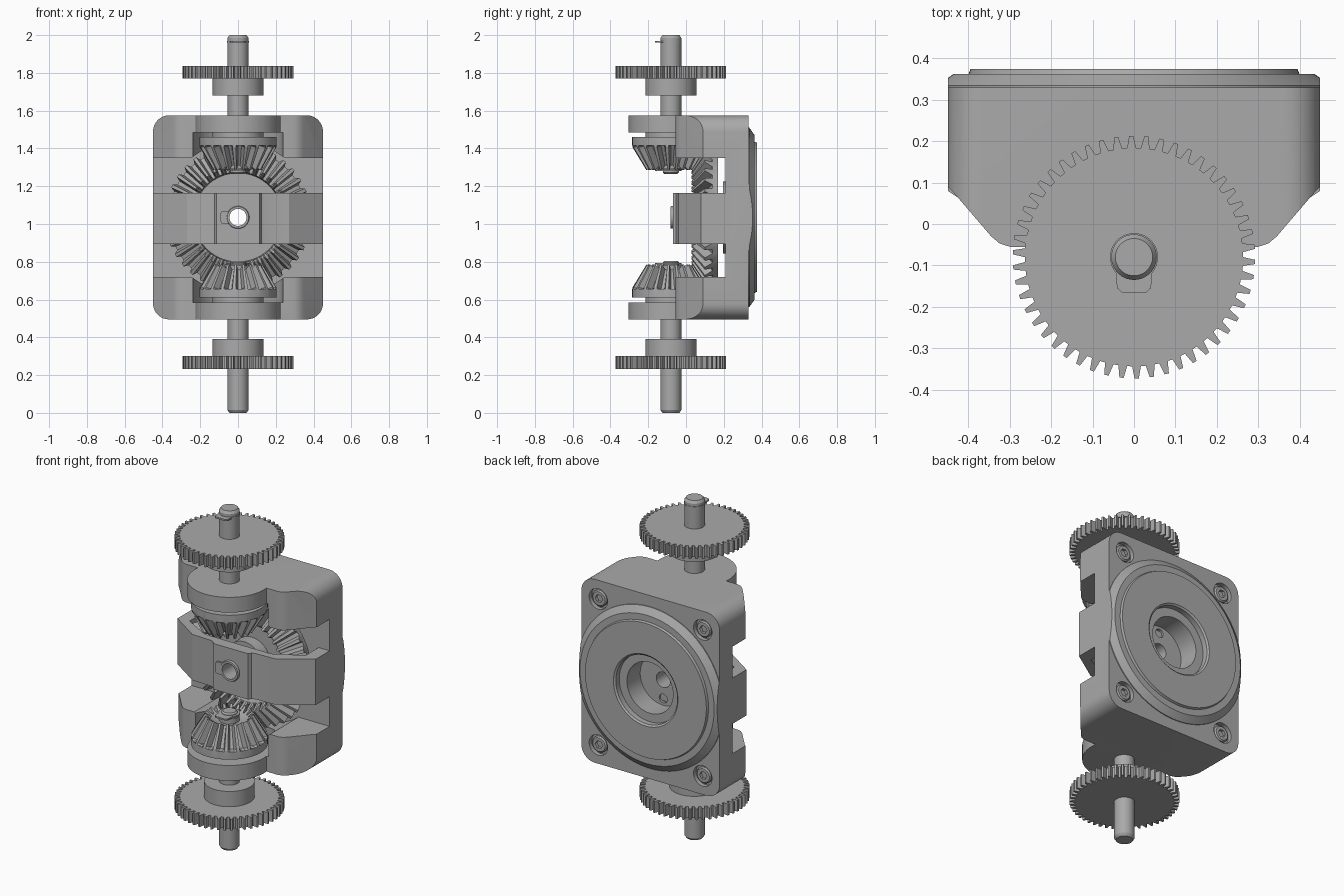
import bpy, bmesh, math
from mathutils import Vector

if "Cube" in bpy.data.objects:
    bpy.data.objects.remove(bpy.data.objects["Cube"], do_unlink=True)

GREY = (0.40, 0.40, 0.40, 1)
metal = bpy.data.materials.new("machined grey")
metal.use_nodes = True
metal.diffuse_color = GREY
metal.node_tree.nodes["Principled BSDF"].inputs["Base Color"].default_value = GREY

MID = 1.035      # height of the horizontal axle
SHAFT_Y = -0.08  # depth of the vertical shafts


def finish(name, bm):
    bmesh.ops.recalc_face_normals(bm, faces=bm.faces)
    mesh = bpy.data.meshes.new(name)
    bm.to_mesh(mesh)
    bm.free()
    mesh.materials.append(metal)
    obj = bpy.data.objects.new(name, mesh)
    bpy.context.collection.objects.link(obj)
    return obj


def place(axis, x, y, h, flip=False):
    """Upright parts turn about the shafts, others about the axle."""
    if axis == "up":
        return Vector((x, y + SHAFT_Y, 2 * MID - h if flip else h))
    return Vector((x, h, MID - y))


def gear(name, sections, teeth, axis="up", flip=False, hollow=False, shift=(0, 0)):
    """Skin toothed rings; each section is root radius, height, tip radius, height."""
    bm = bmesh.new()
    rings = []
    for r0, h0, r1, h1 in sections:
        ring = []
        for i in range(teeth):
            for part, r, h in ((0.0, r0, h0), (0.36, r0, h0), (0.54, r1, h1), (0.82, r1, h1)):
                a = math.tau * (i + part) / teeth
                ring.append(bm.verts.new(place(axis, r * math.cos(a) + shift[0],
                                               r * math.sin(a) + shift[1], h, flip)))
        rings.append(ring)
    pairs = list(zip(rings, rings[1:]))
    if hollow:
        pairs.append((rings[-1], rings[0]))
    else:
        bm.faces.new(rings[0])
        bm.faces.new(rings[-1])
    for a, b in pairs:
        for i in range(len(a)):
            j = (i + 1) % len(a)
            bm.faces.new((a[i], a[j], b[j], b[i]))
    return finish(name, bm)


def turned(name, profile, axis="up", flip=False, hollow=False, shift=(0, 0), n=18):
    return gear(name, [(r, h, r, h) for r, h in profile], n, axis, flip, hollow, shift)


def prism(name, outline, lo, hi, along="z"):
    bm = bmesh.new()
    ends = [[bm.verts.new((u, v, h) if along == "z" else (u, h, v)) for u, v in outline]
            for h in (lo, hi)]
    for end in ends:
        bm.faces.new(end)
    for i in range(len(outline)):
        j = (i + 1) % len(outline)
        bm.faces.new((ends[0][i], ends[0][j], ends[1][j], ends[1][i]))
    return finish(name, bm)


def block(x0, x1, y0, y1, z0, z1):
    return prism("cutter", [(x0, y0), (x1, y0), (x1, y1), (x0, y1)], z0, z1)


def carve(obj, tool, mode="DIFFERENCE"):
    mod = obj.modifiers.new("carve", "BOOLEAN")
    mod.operation, mod.object, mod.solver = mode, tool, "EXACT"
    bpy.context.view_layer.objects.active = obj
    bpy.ops.object.modifier_apply(modifier=mod.name)
    bpy.data.objects.remove(tool, do_unlink=True)


def mirrored(half):
    return half + [(-x, y) for x, y in reversed(half)]


def rounded_rect(w, h, r, cz, steps=8):
    pts = []
    for k, (sx, sz) in enumerate(((1, 1), (-1, 1), (-1, -1), (1, -1))):
        for i in range(steps + 1):
            a = math.pi / 2 * (k + i / steps)
            pts.append((sx * (w - r) + r * math.cos(a), cz + sz * (h - r) + r * math.sin(a)))
    return pts


# Housing: rounded block with tapered arms, side windows and gear cavities
housing = prism("housing", rounded_rect(0.45, 0.54, 0.085, MID), -0.1, 0.33, "y")
taper = [(0.45, 0.33), (0.45, 0.09), (0.435, 0.075), (0.345, -0.03), (0.325, -0.047), (0.3, -0.055)]
carve(housing, prism("cutter", mirrored(taper), 0.4, 1.7), "INTERSECT")
carve(housing, block(-0.5, 0.5, -0.2, 0.21, 0.72, 1.35))
carve(housing, turned("cutter", [(0.4, -0.2), (0.4, 0.21)], "back"))
carve(housing, turned("cutter", [(0.24, 0.585), (0.24, 1.485)]))
carve(housing, turned("cutter", [(0.16, 0.1), (0.16, 0.4)], "back"))

# Back screws in shallow counterbores
for x in (-0.34, 0.34):
    for z in (-0.43, 0.43):
        carve(housing, turned("cutter", [(0.06, 0.305), (0.06, 0.4)], "back", shift=(x, z)))
        head = turned("back_screw", [(0.047, 0.29), (0.047, 0.318), (0.04, 0.325)], "back", shift=(x, z))
        hexagon = [(x + 0.024 * math.cos(k * math.pi / 3), MID - z + 0.024 * math.sin(k * math.pi / 3))
                   for k in range(6)]
        carve(head, prism("cutter", hexagon, 0.308, 0.4, "y"))

# Round back flange with stepped central pocket, trimmed flat at the sides
flange = turned("back_flange", [(0.475, 0.32), (0.475, 0.335), (0.437, 0.362), (0.4, 0.362),
                                (0.395, 0.375), (0.21, 0.375), (0.2, 0.367), (0.2, 0.335),
                                (0.15, 0.335), (0.15, 0.2), (0.17, 0.2), (0.17, 0.32)],
                "back", hollow=True, n=32)
carve(flange, block(-0.45, 0.45, 0, 1, 0, 2), "INTERSECT")

# Pocket floor, pierced by the axle and two pin holes
floor = turned("pocket_floor", [(0.19, 0.195), (0.19, 0.212), (0.045, 0.212), (0.045, 0.195)],
               "back", hollow=True)
for z in (-0.11, 0.11):
    carve(floor, turned("cutter", [(0.026, 0.1), (0.026, 0.3)], "back", shift=(0, z)))

# Front crossbar, hollowed behind for the ring gear
bar_half = [(0.45, 0.22), (0.45, 0.08), (0.27, -0.04), (0.145, -0.045), (0.125, -0.052), (0.115, -0.07)]
bar = prism("front_crossbar", mirrored(bar_half), 0.895, 1.165)
carve(bar, turned("cutter", [(0.25, 0.0), (0.4, 0.09), (0.4, 0.3)], "back"))
carve(bar, turned("cutter", [(0.05, -0.2), (0.05, 0.2)], "back"))

# Hollow axle with its retaining clip
turned("hollow_axle", [(0.057, -0.083), (0.06, -0.078), (0.06, 0.2), (0.045, 0.2), (0.045, -0.083)],
       "back", hollow=True)
clip = prism("axle_clip", rounded_rect(0.045, 0.035, 0.015, MID, 3), -0.081, -0.069, "y")
clip.location.x = -0.047
carve(clip, turned("cutter", [(0.05, -0.2), (0.05, 0.2)], "back"))

# Large bevel ring gear
gear("bevel_ring_gear", [(0.36, 0.17, 0.36, 0.17), (0.365, 0.145, 0.365, 0.145),
                         (0.365, 0.14, 0.387, 0.10), (0.25, 0.08, 0.27, 0.03),
                         (0.24, 0.08, 0.24, 0.08), (0.235, 0.13, 0.235, 0.13),
                         (0.12, 0.13, 0.12, 0.13), (0.12, 0.06, 0.12, 0.06),
                         (0.05, 0.06, 0.05, 0.06), (0.05, 0.2, 0.05, 0.2),
                         (0.13, 0.2, 0.13, 0.2), (0.13, 0.17, 0.13, 0.17)],
     38, "back", hollow=True)

# Parts repeated above and below the axle
for flip, side in ((False, "upper"), (True, "lower")):
    turned(side + "_collar", [(0.225, 1.485), (0.225, 1.575)], flip=flip)
    turned(side + "_thrust_washer", [(0.135, 1.455), (0.135, 1.49)], flip=flip)
    gear(side + "_bevel_pinion", [(0.205, 1.46, 0.205, 1.46), (0.205, 1.415, 0.205, 1.415),
                                  (0.168, 1.415, 0.203, 1.405), (0.1, 1.31, 0.13, 1.285),
                                  (0.095, 1.31, 0.095, 1.31), (0.07, 1.32, 0.07, 1.32)], 20, flip=flip)
    turned(side + "_gear_hub", [(0.135, 1.68), (0.135, 1.775)], flip=flip)
    gear(side + "_spur_gear", [(0.264, 1.77, 0.293, 1.77), (0.264, 1.837, 0.293, 1.837)], 50, flip=flip)
    end = 2.0 if side == "upper" else 2 * MID
    turned(side + "_shaft", [(0.035, 1.265), (0.043, 1.273), (0.043, 1.29), (0.055, 1.29),
                             (0.055, end - 0.015), (0.045, end)], flip=flip)

# Thin retaining clips on the shafts
for name, z in (("top_clip", 1.96), ("upper_inner_clip", 1.28), ("lower_inner_clip", 0.785)):
    ring = [(0.058 * math.cos(a), SHAFT_Y + 0.058 * math.sin(a))
            for a in [math.radians(d) for d in range(-40, 91, 10)]]
    tab = [(0.03, -0.165), (0.041, -0.155), (0.044, -0.118)]
    prism(name, mirrored(tab + ring[:-1]), z, z + 0.009)

# Smooth round surfaces while keeping machined edges crisp
bpy.ops.object.select_all(action="DESELECT")
for obj in bpy.context.collection.objects:
    if obj.type == "MESH" and metal.name in obj.data.materials:
        obj.select_set(True)
        bpy.context.view_layer.objects.active = obj
bpy.ops.object.shade_smooth_by_angle(angle=math.radians(25))
